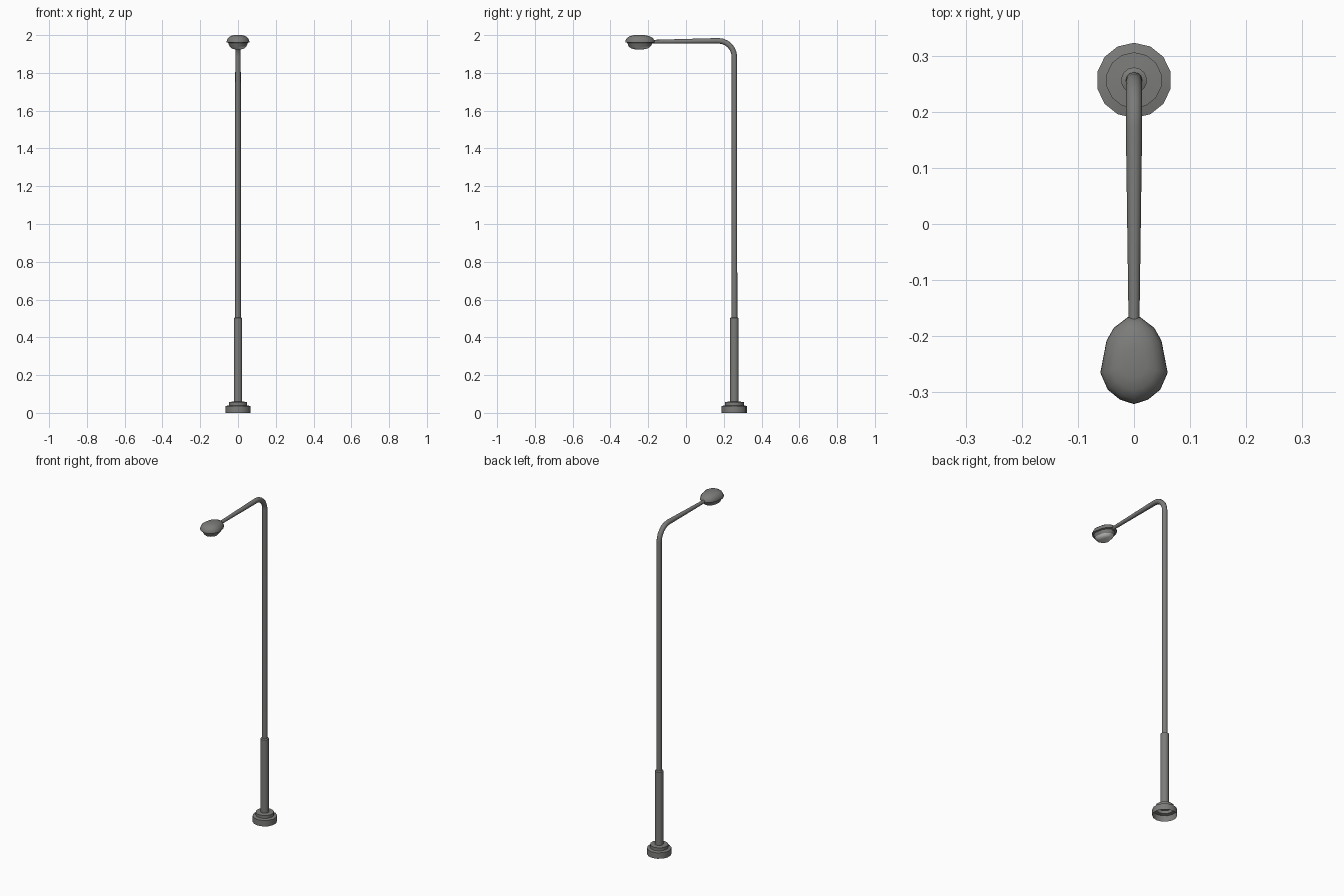
import bpy, bmesh, math
from mathutils import Vector

if "Cube" in bpy.data.objects:
    bpy.data.objects.remove(bpy.data.objects["Cube"])


def material(name, rgb):
    m = bpy.data.materials.new(name)
    m.diffuse_color = (*rgb, 1)
    m.use_nodes = True
    m.node_tree.nodes["Principled BSDF"].inputs["Base Color"].default_value = m.diffuse_color
    return m


METAL = material("grey metal", (0.2, 0.2, 0.195))
GLASS = material("pale lens", (0.75, 0.75, 0.73))
POLE_Y = 0.256


def loft(name, rings, mat, angle=35, cap_end=False):
    """Skin a list of equal-length closed rings of points."""
    bm = bmesh.new()
    rows = [[bm.verts.new(p) for p in r] for r in rings]
    n = len(rows[0])
    for a, b in zip(rows, rows[1:]):
        for i in range(n):
            j = (i + 1) % n
            bm.faces.new((a[i], a[j], b[j], b[i]))
    if cap_end:
        bm.faces.new(rows[-1])
    bmesh.ops.recalc_face_normals(bm, faces=bm.faces)
    me = bpy.data.meshes.new(name)
    bm.to_mesh(me)
    bm.free()
    me.materials.append(mat)
    ob = bpy.data.objects.new(name, me)
    bpy.context.collection.objects.link(ob)
    bpy.ops.object.select_all(action='DESELECT')
    bpy.context.view_layer.objects.active = ob
    ob.select_set(True)
    bpy.ops.object.shade_smooth_by_angle(angle=math.radians(angle))
    return ob


def circle(r, z, n):
    return [(r * math.cos(math.pi / 2 + 2 * math.pi * i / n),
             POLE_Y + r * math.sin(math.pi / 2 + 2 * math.pi * i / n), z) for i in range(n)]


# stepped base, open underneath
loft("base", [circle(r, z, 14) for r, z in
              [(.067, 0), (.067, .036), (.05, .04), (.05, .058), (.022, .06)]], METAL)

# thick lower sleeve
loft("lower_sleeve", [circle(r, z, 14) for r, z in
                      [(.023, .055), (.023, .502), (.015, .506)]], METAL)

# slim pole bending into a tapering arm
R = 0.085
path = [(POLE_Y, .5, .0155), (POLE_Y, 1.885, .0145)]
for k in range(1, 7):
    t = math.radians(15 * k)
    path.append((POLE_Y - R + R * math.cos(t), 1.885 + R * math.sin(t), .0145))
path.append((-.19, 1.965, .0095))
rings = []
for i, (y, z, r) in enumerate(path):
    a, b = path[max(i - 1, 0)], path[min(i + 1, len(path) - 1)]
    d = Vector((0, b[0] - a[0], b[1] - a[1])).normalized()
    side = Vector((1, 0, 0))
    up = d.cross(side)
    rings.append([Vector((0, y, z)) + r * (math.cos(q) * side + math.sin(q) * up)
                  for q in [2 * math.pi * s / 12 for s in range(12)]])
loft("pole_and_arm", rings, METAL, 50)

# lamp head: egg-shaped outline scaled ring by ring
half = [(.011, -.166), (.036, -.185), (.049, -.208), (.06, -.265),
        (.047, -.295), (.025, -.313)]
outline = half + [(0, -.321)] + [(-x, y) for x, y in reversed(half)]


def egg(s, z):
    return [(x * s, -.25 + (y + .25) * s, z) for x, y in outline]


loft("lamp_cover", [egg(s, z) for s, z in
                    [(.82, 1.958), (1, 1.962), (.99, 1.971), (.88, 1.985),
                     (.66, 1.995), (.35, 2.0)]], METAL, 50, True)
loft("lamp_rim", [egg(s, z) for s, z in
                  [(.86, 1.96), (.8, 1.947), (.74, 1.940)]], METAL, 50)
loft("lamp_lens", [egg(s, z) for s, z in
                   [(.74, 1.940), (.6, 1.931), (.4, 1.926), (.2, 1.924)]], GLASS, 50, True)
